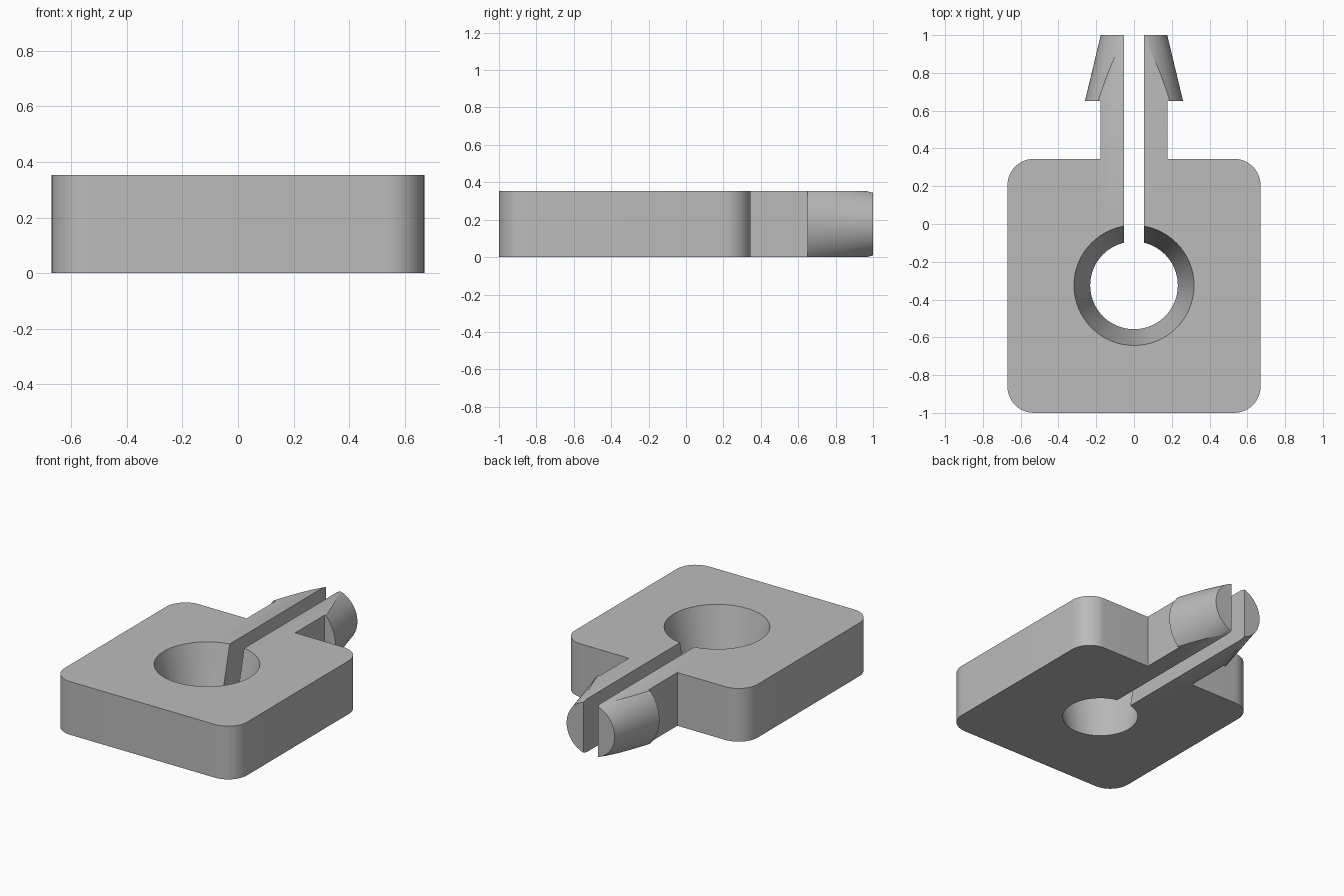
import bpy, bmesh, math
from mathutils import Matrix, Vector

if "Cube" in bpy.data.objects:
    bpy.data.objects.remove(bpy.data.objects["Cube"], do_unlink=True)

HEIGHT = 0.353
HALF_W = 0.67        # half width of the block
BACK = 0.345         # rear face of the block
CORNER = 0.14        # corner radius
STEM = 0.178         # half width of the stem
HOLE_Y = -0.325
SLOT = 0.053         # half width of the slot

grey = bpy.data.materials.new("light grey")
grey.use_nodes = True
color = (0.5, 0.5, 0.5, 1)
grey.diffuse_color = color
grey.node_tree.nodes["Principled BSDF"].inputs["Base Color"].default_value = color


def finish(name, bm):
    bmesh.ops.recalc_face_normals(bm, faces=bm.faces[:])
    mesh = bpy.data.meshes.new(name)
    bm.to_mesh(mesh)
    bm.free()
    mesh.materials.append(grey)
    obj = bpy.data.objects.new(name, mesh)
    bpy.context.collection.objects.link(obj)
    return obj


def prism(name, outline, z0, z1):
    bm = bmesh.new()
    face = bm.faces.new([bm.verts.new((x, y, z0)) for x, y in outline])
    top = bmesh.ops.extrude_face_region(bm, geom=[face])["geom"]
    verts = [v for v in top if isinstance(v, bmesh.types.BMVert)]
    bmesh.ops.translate(bm, verts=verts, vec=(0, 0, z1 - z0))
    return finish(name, bm)


def box(name, x0, x1, y0, y1, z0, z1):
    return prism(name, [(x0, y0), (x1, y0), (x1, y1), (x0, y1)], z0, z1)


def cone(name, r1, r2, depth, matrix):
    bm = bmesh.new()
    bmesh.ops.create_cone(bm, cap_ends=True, segments=64, radius1=r1,
                          radius2=r2, depth=depth, matrix=matrix)
    return finish(name, bm)


def combine(target, other, operation):
    mod = target.modifiers.new(operation, 'BOOLEAN')
    mod.operation = operation
    mod.solver = 'EXACT'
    mod.object = other
    bpy.context.view_layer.objects.active = target
    bpy.ops.object.modifier_apply(modifier=mod.name)
    bpy.data.objects.remove(other, do_unlink=True)


def arc(cx, cy, start, steps=12):
    angles = [math.radians(start + 90 * i / steps) for i in range(steps + 1)]
    return [(cx + CORNER * math.cos(a), cy + CORNER * math.sin(a)) for a in angles]


# Rounded block with a stem at the back, oversized in height and trimmed later
cx = HALF_W - CORNER
front, rear = -1 + CORNER, BACK - CORNER
stem_end = 0.654
outline = (arc(cx, front, -90) + arc(cx, rear, 0)
           + [(STEM, BACK), (STEM, stem_end), (-STEM, stem_end), (-STEM, BACK)]
           + arc(-cx, rear, 90) + arc(-cx, front, 180))
block = prism("clip_block", outline, -0.1, HEIGHT + 0.1)

# Tapered barb at the end of the stem
barb_matrix = (Matrix.Translation(Vector((0, 0.825, HEIGHT / 2)))
               @ Matrix.Rotation(math.radians(-90), 4, 'X'))
combine(block, cone("barb", 0.26, 0.176, 0.35, barb_matrix), 'UNION')

# Trim everything to the flat top and bottom
combine(block, box("trim", -2, 2, -2, 2, 0, HEIGHT), 'INTERSECT')

# Tapered hole, wider at the top
flare = (0.318 - 0.232) / HEIGHT * 0.1
combine(block, cone("hole", 0.232 - flare, 0.318 + flare, HEIGHT + 0.2,
                    Matrix.Translation(Vector((0, HOLE_Y, HEIGHT / 2)))), 'DIFFERENCE')

# Slot from the hole through the stem, splitting it into two prongs
combine(block, box("slot", -SLOT, SLOT, HOLE_Y, 1.2, -0.2, HEIGHT + 0.2), 'DIFFERENCE')

# Smooth the curved walls, keep the edges crisp
bpy.ops.object.select_all(action='DESELECT')
block.select_set(True)
bpy.context.view_layer.objects.active = block
bpy.ops.object.shade_smooth_by_angle(angle=math.radians(25))
